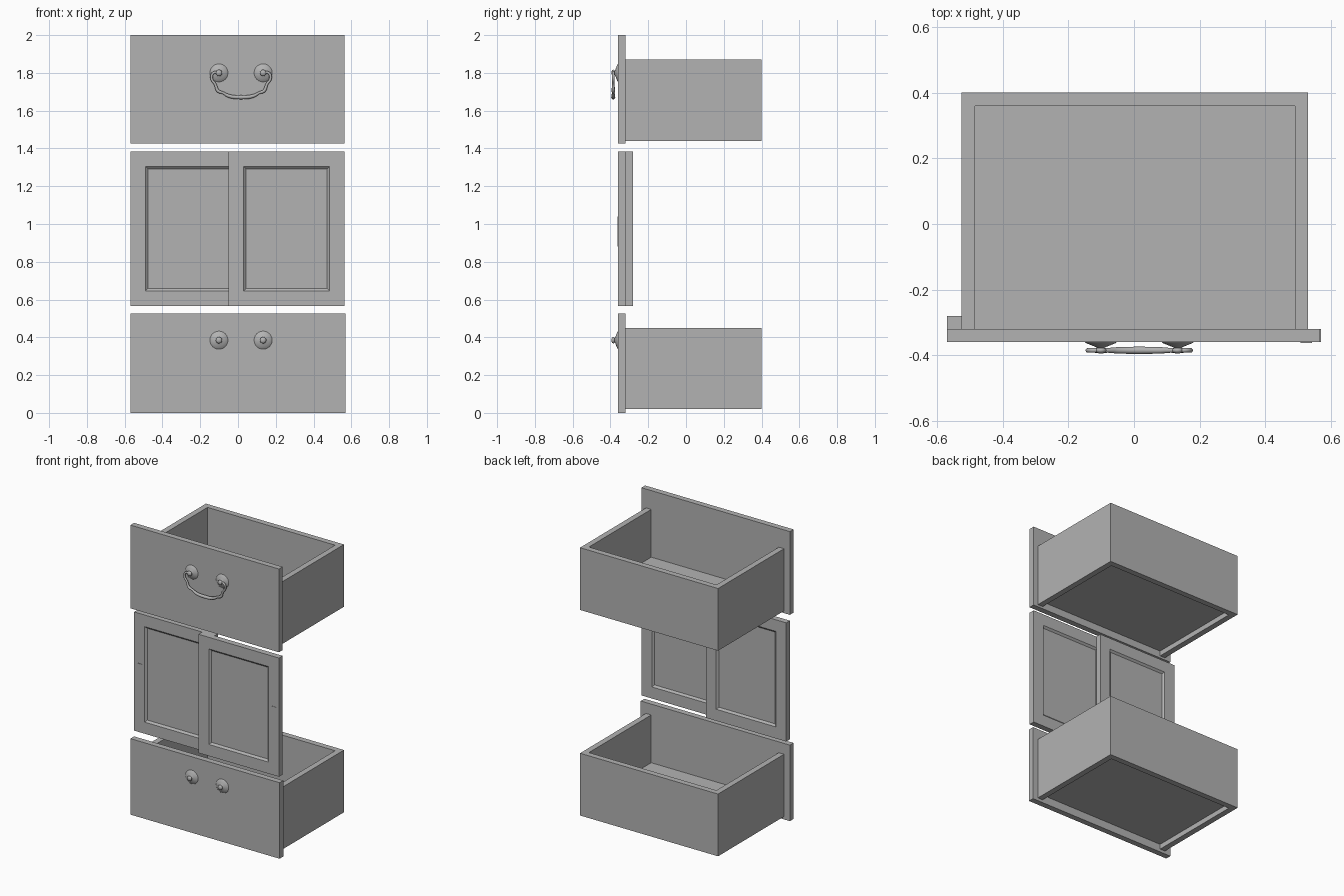
import bpy, bmesh, math
from mathutils import Matrix, Vector

if "Cube" in bpy.data.objects:
    bpy.data.objects.remove(bpy.data.objects["Cube"])

grey = bpy.data.materials.new("plain grey")
grey.use_nodes = True
GREY = (0.45, 0.45, 0.45, 1)
grey.diffuse_color = GREY
grey.node_tree.nodes["Principled BSDF"].inputs["Base Color"].default_value = GREY

FRONT, PANEL_BACK, BACK = -0.36, -0.32, 0.40
LEFT, RIGHT = -0.57, 0.565
WALL = 0.04
HANDLE_X = 0.016


def finish(name, bm, smooth=False):
    bmesh.ops.recalc_face_normals(bm, faces=bm.faces)
    mesh = bpy.data.meshes.new(name)
    bm.to_mesh(mesh)
    bm.free()
    obj = bpy.data.objects.new(name, mesh)
    bpy.context.collection.objects.link(obj)
    mesh.materials.append(grey)
    if smooth:
        bpy.ops.object.select_all(action='DESELECT')
        obj.select_set(True)
        bpy.context.view_layer.objects.active = obj
        bpy.ops.object.shade_smooth_by_angle(angle=math.radians(40))
    return obj


def add_box(bm, x, y, z):
    size = Vector((x[1] - x[0], y[1] - y[0], z[1] - z[0]))
    mid = Vector((sum(x), sum(y), sum(z))) / 2
    bmesh.ops.create_cube(bm, size=1, matrix=Matrix.LocRotScale(mid, None, size))


def box(name, x, y, z):
    bm = bmesh.new()
    add_box(bm, x, y, z)
    finish(name, bm)


def drawer(name, front_z, box_z, right):
    """Overlapping front, U-shaped walls and a raised floor."""
    box(name + "_front", (LEFT, right), (FRONT, PANEL_BACK), front_z)
    x0, x1 = -0.525, 0.53
    outline = [(x0, PANEL_BACK), (x0, BACK), (x1, BACK), (x1, PANEL_BACK),
               (x1 - WALL, PANEL_BACK), (x1 - WALL, BACK - WALL),
               (x0 + WALL, BACK - WALL), (x0 + WALL, PANEL_BACK)]
    bm = bmesh.new()
    face = bm.faces.new([bm.verts.new((x, y, box_z[0])) for x, y in outline])
    top = bmesh.ops.extrude_face_region(bm, geom=[face], use_keep_orig=True)["geom"]
    bmesh.ops.translate(bm, vec=(0, 0, box_z[1] - box_z[0]),
                        verts=[v for v in top if isinstance(v, bmesh.types.BMVert)])
    finish(name + "_walls", bm)
    box(name + "_floor", (x0 + WALL, x1 - WALL), (PANEL_BACK, BACK - WALL),
        (box_z[0] + 0.035, box_z[0] + 0.10))


def door(name, x, y, pull_x):
    """Sliding door with a chamfered recess on both sides and a thin pull plate."""
    bm = bmesh.new()
    add_box(bm, x, y, (0.565, 1.385))
    bm.normal_update()
    for face in [f for f in bm.faces if abs(f.normal.y) > 0.9]:
        for thickness, depth in ((0.08, 0), (0.013, -0.012)):
            bmesh.ops.inset_individual(bm, faces=[face], thickness=thickness,
                                       depth=depth, use_even_offset=True)
    finish(name, bm)
    box(name + "_pull_plate", (pull_x - 0.018, pull_x + 0.018),
        (y[0] - 0.003, y[0]), (0.88, 1.04))


def knob(name, x, z):
    """Turned knob: flared base, narrow neck and round tip."""
    profile = [(0.048, 0), (0.045, 0.003), (0.028, 0.010), (0.015, 0.015), (0.010, 0.018)]
    for i in range(7):
        a = math.radians(-35 + 125 * i / 6)
        profile.append((max(0, 0.017 * math.cos(a)), 0.025 + 0.010 * math.sin(a)))
    bm = bmesh.new()
    verts = [bm.verts.new((r, -d, 0)) for r, d in profile]
    edges = [bm.edges.new(pair) for pair in zip(verts, verts[1:])]
    bmesh.ops.spin(bm, geom=verts + edges, cent=(0, 0, 0), axis=(0, 1, 0),
                   angle=math.tau, steps=24, use_duplicate=False)
    bmesh.ops.remove_doubles(bm, verts=bm.verts, dist=0.0002)
    finish(name, bm, True).location = (x, FRONT, z)


def bail_handle(name):
    """Drooping handle swept along a mirrored path, thickest at the grip."""
    half = [(-0.118, 1.802, 0.7), (-0.146, 1.800, 0.8), (-0.156, 1.772, 0.8),
            (-0.136, 1.738, 0.8), (-0.122, 1.705, 1.0), (-0.095, 1.694, 0.8),
            (-0.065, 1.678, 1.1)]
    path = half + [(0, 1.671, 1.25)] + [(-x, z, r) for x, z, r in reversed(half)]
    curve = bpy.data.curves.new(name, 'CURVE')
    curve.dimensions = '3D'
    curve.bevel_depth = 0.009
    curve.bevel_resolution = 3
    curve.resolution_u = 5
    curve.use_fill_caps = True
    spline = curve.splines.new('BEZIER')
    spline.bezier_points.add(len(path) - 1)
    for point, (x, z, r) in zip(spline.bezier_points, path):
        point.co = (HANDLE_X + x, -0.385, z)
        point.radius = r
        point.handle_left_type = point.handle_right_type = 'AUTO'
    curve.materials.append(grey)
    obj = bpy.data.objects.new(name, curve)
    bpy.context.collection.objects.link(obj)


# Drawers
drawer("top_drawer", (1.425, 2.0), (1.44, 1.87), RIGHT)
drawer("bottom_drawer", (0, 0.525), (0.02, 0.45), 0.57)

# Sliding doors, one behind the other
door("rear_door", (LEFT, 0.045), (PANEL_BACK, -0.28), -0.527)
door("front_door", (-0.05, RIGHT), (FRONT, PANEL_BACK), 0.525)

# Hardware
for level, z in (("top", 1.80), ("bottom", 0.385)):
    for side, dx in (("right", -0.117), ("left", 0.117)):
        knob(f"{level}_{side}_knob", HANDLE_X + dx, z)
bail_handle("top_handle")
